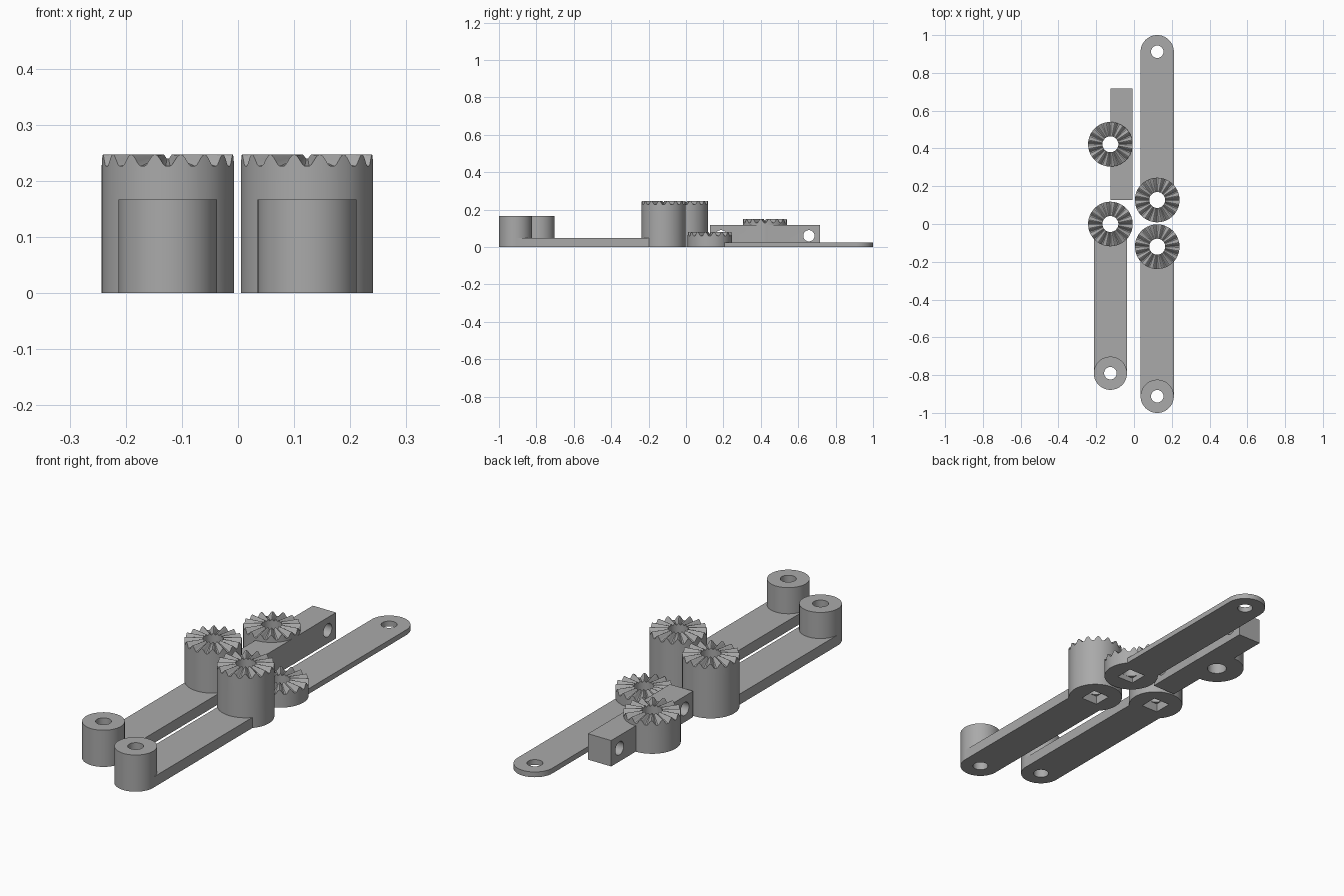
import bpy, bmesh, math
from mathutils import Matrix, Vector

if "Cube" in bpy.data.objects:
    bpy.data.objects.remove(bpy.data.objects["Cube"])

grey = bpy.data.materials.new("plain grey")
grey.use_nodes = True
grey.diffuse_color = (0.4, 0.4, 0.4, 1)
grey.node_tree.nodes["Principled BSDF"].inputs["Base Color"].default_value = (0.4, 0.4, 0.4, 1)

GEAR_R, POST_R, HUB_HOLE, PIN_HOLE = 0.118, 0.088, 0.042, 0.033
TEETH, STEPS, DEPTH = 16, 12, 0.021


def finish(bm, name):
    bmesh.ops.recalc_face_normals(bm, faces=bm.faces)
    mesh = bpy.data.meshes.new(name)
    bm.to_mesh(mesh)
    bm.free()
    mesh.materials.append(grey)
    ob = bpy.data.objects.new(name, mesh)
    bpy.context.collection.objects.link(ob)
    return ob


def cylinder(name, x, y, r, z0, z1):
    bm = bmesh.new()
    bmesh.ops.create_cone(bm, cap_ends=True, segments=64, radius1=r, radius2=r, depth=z1 - z0,
                          matrix=Matrix.Translation((x, y, (z0 + z1) / 2)))
    return finish(bm, name)


def box(name, x0, x1, y0, y1, z0, z1):
    bm = bmesh.new()
    size = Vector((x1 - x0, y1 - y0, z1 - z0))
    centre = Vector((x0 + x1, y0 + y1, z0 + z1)) / 2
    bmesh.ops.create_cube(bm, size=1, matrix=Matrix.Translation(centre) @ Matrix.Diagonal(size).to_4x4())
    return finish(bm, name)


def boolean(target, other, operation):
    mod = target.modifiers.new(operation.lower(), "BOOLEAN")
    mod.operation, mod.object, mod.solver = operation, other, "EXACT"
    bpy.context.view_layer.objects.active = target
    bpy.ops.object.modifier_apply(modifier=mod.name)
    bpy.data.objects.remove(other)


def smooth(ob):
    bpy.ops.object.select_all(action="DESELECT")
    ob.select_set(True)
    bpy.context.view_layer.objects.active = ob
    bpy.ops.object.shade_smooth_by_angle(angle=math.radians(25))


# Hub whose top face carries radial teeth that fade toward the axis
def toothed_hub(name, x, y, top):
    bm = bmesh.new()
    count = TEETH * STEPS
    rows = []
    for i in range(count):
        a = math.tau * i / count
        wave = 0.5 + 0.5 * math.cos(TEETH * a)
        cut = DEPTH * min(1, 1.15 * wave)
        ring = []
        for r, z in ((HUB_HOLE, 0), (GEAR_R, 0), (GEAR_R, top - cut),
                     (HUB_HOLE, top - cut * HUB_HOLE / GEAR_R)):
            ring.append(bm.verts.new((x + r * math.cos(a), y + r * math.sin(a), z)))
        rows.append(ring)
    for i in range(count):
        p, q = rows[i], rows[(i + 1) % count]
        for k in range(4):
            n = (k + 1) % 4
            bm.faces.new((p[k], q[k], q[n], p[n]))
    return finish(bm, name)


# Flat arm with a rounded end, drilled for the hub and the end pin
def arm(name, x, hub_y, end_y, thick, post):
    ob = box(name, x - POST_R, x + POST_R, min(hub_y, end_y), max(hub_y, end_y), 0, thick)
    boolean(ob, cylinder("end", x, end_y, POST_R, 0, post), "UNION")
    boolean(ob, cylinder("pin", x, end_y, PIN_HOLE, -0.1, 0.4), "DIFFERENCE")
    boolean(ob, cylinder("bore", x, hub_y, HUB_HOLE + 0.02, -0.1, 0.4), "DIFFERENCE")
    return ob


# Hub and arm joined, with a square socket under the hub
def lever(name, x, hub_y, end_y, top, thick, post, socket):
    ob = toothed_hub(name, x, hub_y, top)
    boolean(ob, arm("arm", x, hub_y, end_y, thick, post), "UNION")
    h = HUB_HOLE
    boolean(ob, box("socket", x - h, x + h, hub_y - h, hub_y + h, -0.1, socket), "DIFFERENCE")
    smooth(ob)


lever("left_post_arm", 0.123, -0.12, -0.912, 0.247, 0.048, 0.167, 0.04)
lever("right_post_arm", -0.125, 0, -0.79, 0.247, 0.048, 0.167, 0.04)
lever("flat_arm", 0.123, 0.127, 0.912, 0.08, 0.024, 0.024, 0.024)

# Square bar with a toothed hub on its side and two cross holes
bar = box("cross_drilled_bar", -0.125, -0.008, 0.127, 0.717, 0, 0.118)
boolean(bar, cylinder("bore", -0.125, 0.422, HUB_HOLE + 0.02, -0.1, 0.4), "DIFFERENCE")
hub = toothed_hub("bar_hub", -0.125, 0.422, 0.15)
boolean(bar, hub, "UNION")
for y in (0.187, 0.657):
    drill = cylinder("drill", 0, 0, 0.03, -0.2, 0.2)
    drill.matrix_world = Matrix.Translation((-0.066, y, 0.06)) @ Matrix.Rotation(math.pi / 2, 4, "Y")
    boolean(bar, drill, "DIFFERENCE")
smooth(bar)
